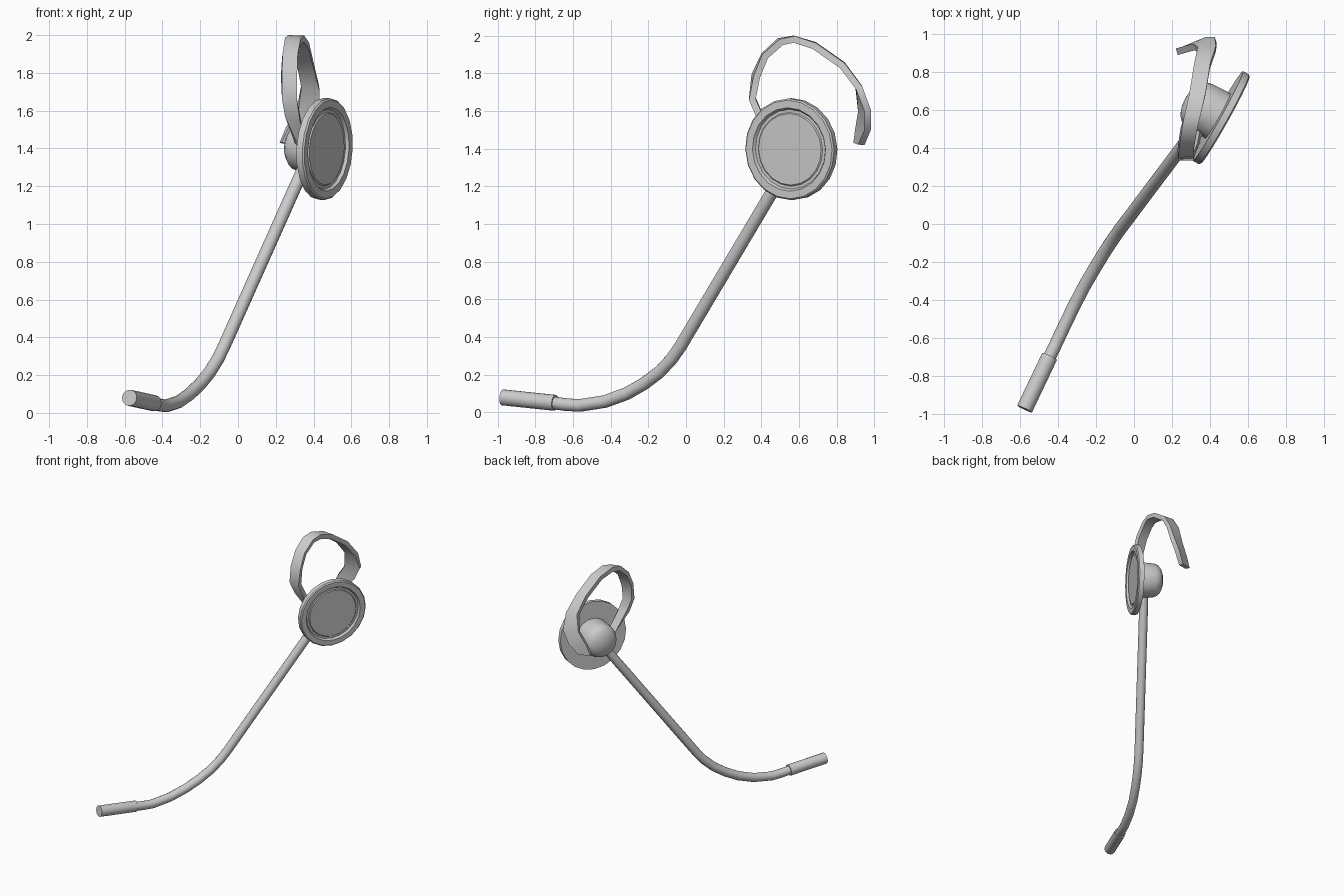
import bpy
import bmesh
import math
from mathutils import Vector

if "Cube" in bpy.data.objects:
    bpy.data.objects.remove(bpy.data.objects["Cube"])


def finish(name, bm, angle=35):
    bmesh.ops.remove_doubles(bm, verts=bm.verts, dist=1e-5)
    bmesh.ops.recalc_face_normals(bm, faces=bm.faces)
    mesh = bpy.data.meshes.new(name)
    bm.to_mesh(mesh)
    bm.free()
    ob = bpy.data.objects.new(name, mesh)
    bpy.context.collection.objects.link(ob)
    bpy.ops.object.select_all(action='DESELECT')
    ob.select_set(True)
    bpy.context.view_layer.objects.active = ob
    bpy.ops.object.shade_smooth_by_angle(angle=math.radians(angle))
    return ob


def skin(name, rings, cap=True, angle=35):
    """Bridge successive closed rings of points into one surface."""
    bm = bmesh.new()
    loops = [[bm.verts.new(p) for p in ring] for ring in rings]
    n = len(loops[0])
    for a, b in zip(loops, loops[1:]):
        for i in range(n):
            j = (i + 1) % n
            bm.faces.new((a[i], a[j], b[j], b[i]))
    if cap:
        bm.faces.new(loops[0])
        bm.faces.new(loops[-1])
    return finish(name, bm, angle)


def circle(centre, axis, radius, sides):
    axis = Vector(axis).normalized()
    u = axis.cross(Vector((0, 0, 1))).normalized()
    v = u.cross(axis)
    return [Vector(centre) + radius * (math.cos(t) * u + math.sin(t) * v)
            for t in (2 * math.pi * i / sides for i in range(sides))]


def lathe(name, origin, axis, profile, sides=20):
    axis = Vector(axis).normalized()
    return skin(name, [circle(Vector(origin) + h * axis, axis, r, sides)
                       for r, h in profile])


def tube(name, points, radius, sides=14):
    pts = [Vector(p) for p in points]
    rings = []
    for i, p in enumerate(pts):
        d = pts[min(i + 1, len(pts) - 1)] - pts[max(i - 1, 0)]
        rings.append(circle(p, d, radius, sides))
    return skin(name, rings)


# Ear unit: outer disc with raised rim, and domed earpiece behind it
EAR = (0.46, 0.557, 1.397)
AXIS = (0.873, -0.488, -0.06)
lathe("ear_disc", EAR, AXIS,
      [(0.02, -0.022), (0.27, -0.022), (0.27, 0.014), (0.262, 0.022),
       (0.222, 0.022), (0.212, 0.006), (0.196, 0.006), (0.19, 0.012), (0.02, 0.012)])
lathe("earpiece", EAR, AXIS,
      [(0.136, -0.01), (0.134, -0.08), (0.13, -0.145), (0.118, -0.175),
       (0.09, -0.198), (0.05, -0.212), (0.015, -0.216)])

# Microphone boom: straight upper arm, curved lower end
tube("boom_arm", [(0.372, 0.563, 1.35), (0.282, 0.445, 1.15), (-0.075, -0.03, 0.35),
                  (-0.107, -0.075, 0.285), (-0.15, -0.14, 0.215), (-0.2, -0.222, 0.153),
                  (-0.255, -0.315, 0.1), (-0.315, -0.43, 0.058), (-0.38, -0.565, 0.037),
                  (-0.415, -0.64, 0.042), (-0.45, -0.71, 0.052)], 0.034)

# Microphone capsule
tube("microphone", [(-0.443, -0.695, 0.051), (-0.575, -0.972, 0.08)], 0.043)

# Ear hook: flat band given by its left and right edges
hook = [((.31, .47, 1.42), (.36, .50, 1.42)),
        ((.25, .39, 1.58), (.33, .40, 1.55)),
        ((.232, .352, 1.67), (.312, .352, 1.66)),
        ((.23, .365, 1.79), (.31, .375, 1.78)),
        ((.235, .415, 1.895), (.315, .42, 1.89)),
        ((.247, .495, 1.97), (.33, .505, 1.965)),
        ((.265, .57, 1.982), (.35, .575, 1.98)),
        ((.29, .68, 1.95), (.375, .68, 1.945)),
        ((.315, .83, 1.845), (.40, .83, 1.84)),
        ((.335, .915, 1.73), (.43, .92, 1.72)),
        ((.315, .93, 1.60), (.43, .965, 1.60)),
        ((.26, .915, 1.51), (.38, .965, 1.50)),
        ((.225, .905, 1.43), (.31, .93, 1.42))]
edges = [(Vector(a), Vector(b)) for a, b in hook]
mids = [(a + b) / 2 for a, b in edges]
rings = []
for i, (a, b) in enumerate(edges):
    along = mids[min(i + 1, len(mids) - 1)] - mids[max(i - 1, 0)]
    out = along.cross(b - a).normalized() * 0.018
    rings.append([a - out, b - out, b + out, a + out])
skin("ear_hook", rings)
